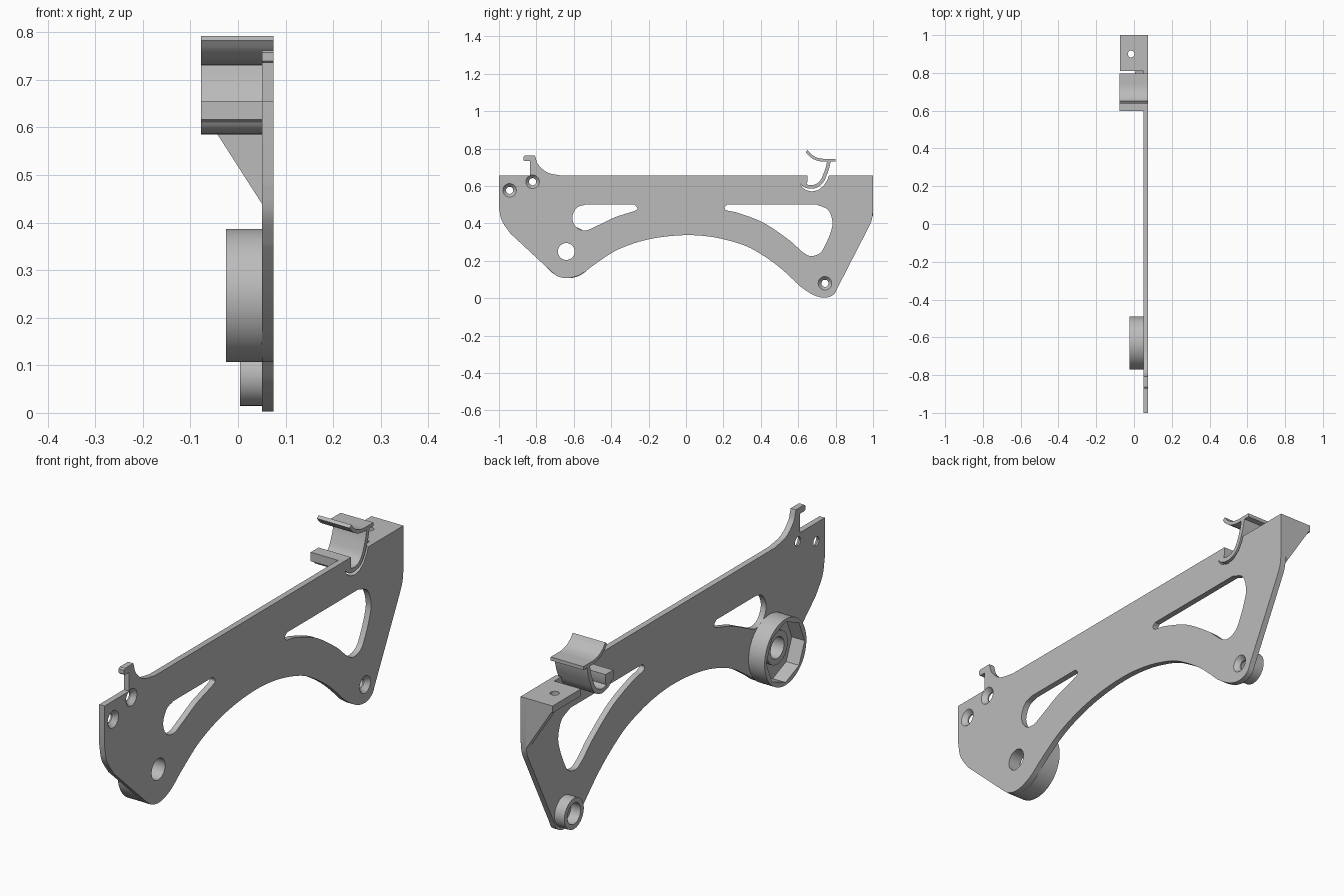
import bpy, bmesh, math
from mathutils import Vector, Matrix

if "Cube" in bpy.data.objects:
    bpy.data.objects.remove(bpy.data.objects["Cube"])

grey = bpy.data.materials.new("plain_grey")
grey.use_nodes = True
grey.diffuse_color = (0.5, 0.5, 0.5, 1)
grey.node_tree.nodes["Principled BSDF"].inputs["Base Color"].default_value = (0.5, 0.5, 0.5, 1)

OUT, BACK = 0.075, 0.05      # outer and inner faces of the side plate


def finish(name, bm):
    bmesh.ops.recalc_face_normals(bm, faces=bm.faces)
    mesh = bpy.data.meshes.new(name)
    bm.to_mesh(mesh)
    bm.free()
    mesh.materials.append(grey)
    ob = bpy.data.objects.new(name, mesh)
    bpy.context.collection.objects.link(ob)
    return ob


def prism(name, pts, x0, x1):
    """Extrude a (y, z) outline along x."""
    bm = bmesh.new()
    face = bm.faces.new([bm.verts.new((x0, y, z)) for y, z in pts])
    ext = bmesh.ops.extrude_face_region(bm, geom=[face])["geom"]
    bmesh.ops.translate(bm, vec=(x1 - x0, 0, 0),
                        verts=[v for v in ext if isinstance(v, bmesh.types.BMVert)])
    return finish(name, bm)


def drum(name, y, z, x0, x1, r0, r1=None, n=48):
    """Cylinder or cone lying along x."""
    bm = bmesh.new()
    turn = Matrix.Translation(((x0 + x1) / 2, y, z)) @ Matrix.Rotation(math.pi / 2, 4, "Y")
    bmesh.ops.create_cone(bm, cap_ends=True, segments=n, radius1=r0,
                          radius2=r0 if r1 is None else r1, depth=x1 - x0, matrix=turn)
    return finish(name, bm)


def curve(pts, steps=6):
    """Smooth open curve through the points."""
    p = [Vector(q) for q in pts]
    p = [2 * p[0] - p[1]] + p + [2 * p[-1] - p[-2]]
    out = []
    for a, b, c, d in zip(p, p[1:], p[2:], p[3:]):
        for i in range(steps):
            t = i / steps
            out.append(b + (c - a) * t / 2 + (2 * a - 5 * b + 4 * c - d) * t * t / 2
                       + (3 * b - a - 3 * c + d) * t ** 3 / 2)
    return out + [p[-2]]


def ribbon(name, pts, width, x0, x1):
    """Constant-width strip along a curve, extruded along x."""
    path = curve(pts)
    left, right = [], []
    for i, q in enumerate(path):
        d = path[min(i + 1, len(path) - 1)] - path[max(i - 1, 0)]
        n = Vector((-d.y, d.x)).normalized() * width / 2
        left.append(q + n)
        right.append(q - n)
    return prism(name, left + right[::-1], x0, x1)


def cut(ob, *cutters):
    for c in cutters:
        c.hide_render = True
        mod = ob.modifiers.new("cut", "BOOLEAN")
        mod.operation, mod.solver, mod.object = "DIFFERENCE", "EXACT", c
        bpy.context.view_layer.objects.active = ob
        bpy.ops.object.modifier_apply(modifier=mod.name)
        bpy.data.objects.remove(c)


# Side plate outline with the small hook on its top edge
outline = [(-1, .655), (-.835, .655), (-.835, .735), (-.865, .735), (-.87, .74), (-.87, .757),
           (-.863, .762), (-.807, .762)]
outline += curve([(-.805, .755), (-.79, .715), (-.74, .672), (-.663, .655)])
outline += [(1, .655)]
outline += curve([(1, .47), (.992, .415), (.963, .353)])
outline += curve([(.81, .055), (.79, .02), (.745, .003), (.685, .016), (.615, .06), (.56, .112),
                  (.497, .168), (.41, .23), (.31, .283), (.15, .326), (-.016, .337), (-.2, .315),
                  (-.36, .262), (-.48, .187), (-.545, .138), (-.594, .115), (-.64, .107),
                  (-.685, .117), (-.716, .139)])
outline += curve([(-.94, .347), (-.985, .415), (-1, .485)])
plate = prism("side_plate", outline, BACK, OUT)

# Openings in the plate
small_window = curve([(-.54, .5), (-.585, .483), (-.608, .43), (-.585, .378), (-.535, .363),
                      (-.47, .39), (-.38, .433), (-.275, .467), (-.261, .484), (-.275, .5)])
large_window = curve([(.22, .5), (.206, .485), (.22, .469), (.283, .455), (.417, .402),
                      (.55, .312), (.62, .25), (.665, .226), (.715, .24), (.745, .285),
                      (.775, .358), (.783, .41), (.76, .472), (.70, .5)])
clip_slot = [(.612, .70), (.612, .61), (.622, .592), (.645, .577), (.672, .571), (.705, .577),
             (.735, .6), (.757, .635), (.768, .67), (.768, .70)]
cut(plate, *[prism("cutter", p, 0, .1) for p in (small_window, large_window, clip_slot)])
cut(plate, drum("cutter", -.64, .25, 0, .1, .045))
screws = [(-.943, .577), (-.82, .623), (.743, .08)]
for y, z in screws:
    cut(plate, drum("cutter", y, z, 0, .1, .019),
        drum("cutter", y, z, .056, .077, .019, .038))

# Round cup with an eight-sided pocket
cup = drum("cup", -.63, .247, -.025, BACK, .14, n=64)
cut(cup, drum("cutter", -.63, .247, -.05, .035, .128, n=8),
    drum("cutter", -.64, .25, -.05, .1, .045))
collar = drum("cup_collar", -.64, .25, .02, .037, .07)
cut(collar, drum("cutter", -.64, .25, 0, .1, .045))

# Hollow foot boss
boss = drum("foot_boss", .743, .08, .004, BACK, .065)
cut(boss, drum("cutter", .743, .08, -.05, .1, .044))

# Mounting shelf with a screw hole and a triangular gusset
shelf = prism("shelf", [(.81, .625), (1, .625), (1, .655), (.81, .655)], -.075, BACK)
bm = bmesh.new()
bmesh.ops.create_cone(bm, cap_ends=True, segments=24, radius1=.018, radius2=.018, depth=.2,
                      matrix=Matrix.Translation((-.015, .9, .64)))
cut(shelf, finish("cutter", bm))
bm = bmesh.new()
face = bm.faces.new([bm.verts.new((x, .965, z)) for x, z in
                     ((-.075, .645), (BACK, .645), (BACK, .44), (-.075, .635))])
ext = bmesh.ops.extrude_face_region(bm, geom=[face])["geom"]
bmesh.ops.translate(bm, vec=(0, .035, 0),
                    verts=[v for v in ext if isinstance(v, bmesh.types.BMVert)])
gusset = finish("shelf_gusset", bm)

# Spring clip: lip, curved cradle and flared top
lip = prism("clip_lip", [(.598, .617), (.64, .6), (.65, .625), (.65, .655), (.598, .655)],
            -.078, OUT)
cradle = ribbon("clip_cradle", [(.618, .622), (.635, .603), (.672, .595), (.705, .605),
                                (.728, .628), (.745, .665), (.757, .70), (.765, .738)],
                .019, -.078, OUT)
flare = ribbon("clip_flare", [(.645, .787), (.662, .767), (.69, .748), (.725, .739),
                              (.765, .738), (.798, .738)], .015, -.078, OUT)

# Smooth curved walls, keep the edges crisp
bpy.ops.object.select_all(action="DESELECT")
for ob in (plate, cup, collar, boss, shelf, gusset, lip, cradle, flare):
    ob.select_set(True)
bpy.context.view_layer.objects.active = plate
bpy.ops.object.shade_smooth_by_angle(angle=math.radians(30))
